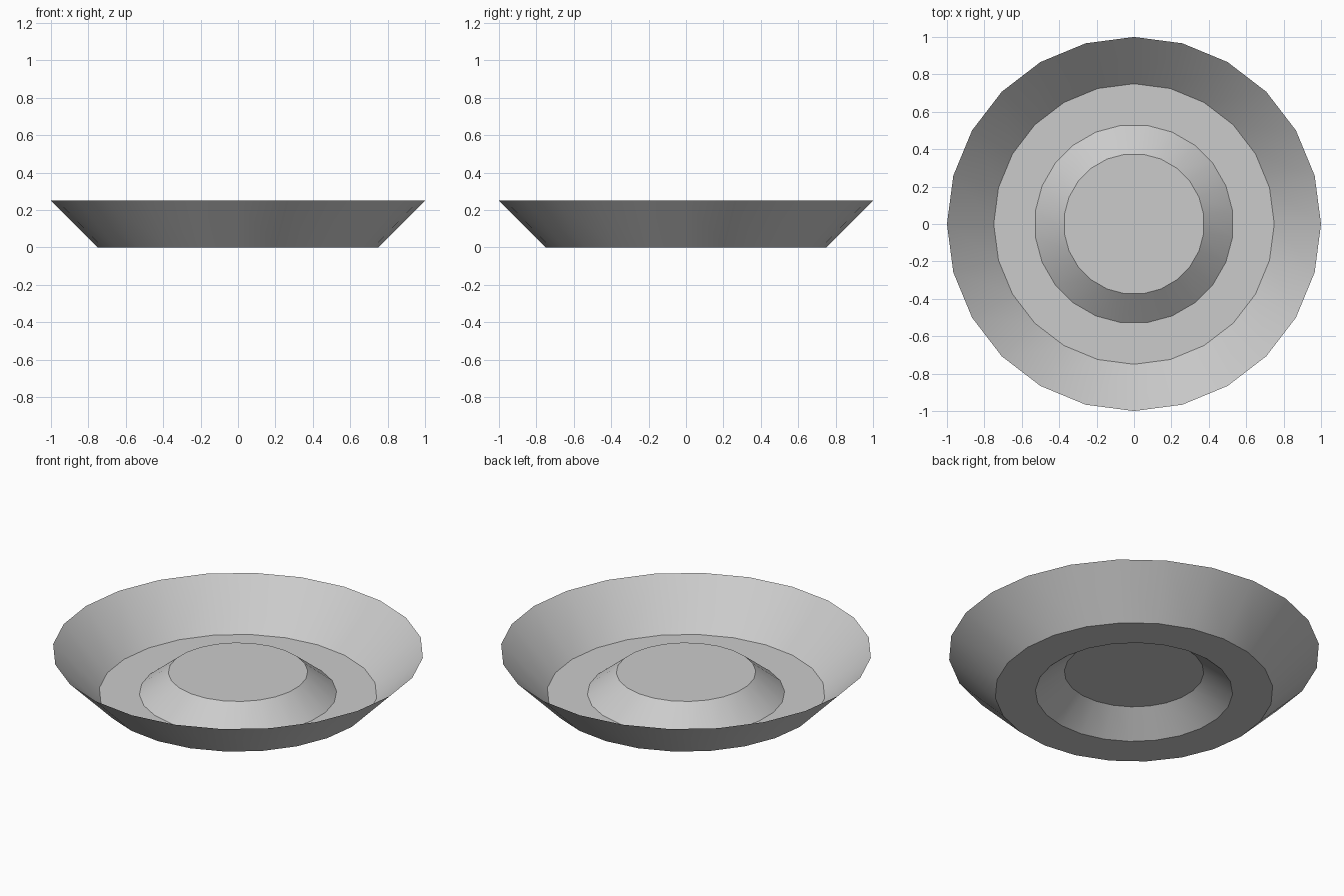
import bpy, bmesh, math

cube = bpy.data.objects.get("Cube")
if cube:
    bpy.data.objects.remove(cube)

SIDES = 24
STEP = 2 * math.pi / SIDES

# Single flat colour
GREY = (0.6, 0.6, 0.6, 1)
grey = bpy.data.materials.new("light grey")
grey.use_nodes = True
grey.diffuse_color = GREY
grey.node_tree.nodes["Principled BSDF"].inputs["Base Color"].default_value = GREY

bm = bmesh.new()


def ring(radius, height, turn=0):
    """Circle of vertices, turned by a fraction of one side."""
    return [bm.verts.new((radius * math.cos((i + turn) * STEP),
                          radius * math.sin((i + turn) * STEP), height))
            for i in range(SIDES)]


# Thin dish profile: flared rim, flat floor, raised centre with a flat top
rings = [ring(1, 0.25), ring(0.75, 0), ring(0.532, 0, 0.5), ring(0.376, 0.125, 0.5)]
for outer, inner in zip(rings, rings[1:]):
    for i in range(SIDES):
        j = (i + 1) % SIDES
        bm.faces.new((outer[i], outer[j], inner[j], inner[i]))
bm.faces.new(rings[-1])

mesh = bpy.data.meshes.new("dish")
bm.to_mesh(mesh)
bm.free()
mesh.materials.append(grey)
dish = bpy.data.objects.new("dish", mesh)
bpy.context.collection.objects.link(dish)

# Smooth cones with crisp creases
bpy.context.view_layer.objects.active = dish
dish.select_set(True)
bpy.ops.object.shade_smooth_by_angle(angle=math.radians(30))
